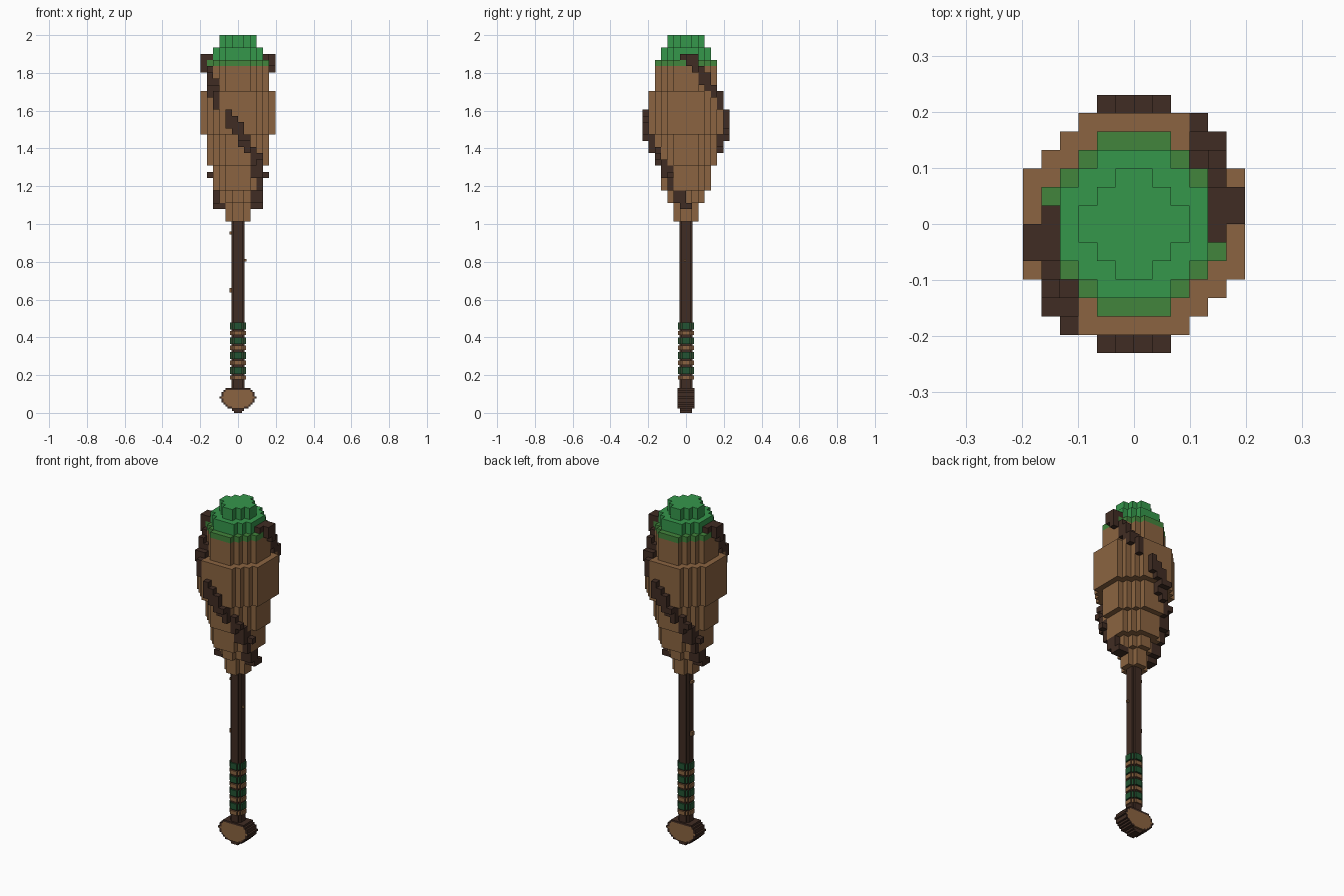
import bpy, bmesh, math
from mathutils import Vector

cube = bpy.data.objects.get("Cube")
if cube:
    bpy.data.objects.remove(cube, do_unlink=True)


def material(name, rgb):
    lin = [((c / 255 + 0.055) / 1.055) ** 2.4 for c in rgb] + [1.0]
    m = bpy.data.materials.new(name)
    m.use_nodes = True
    m.diffuse_color = lin
    bsdf = m.node_tree.nodes["Principled BSDF"]
    bsdf.inputs["Base Color"].default_value = lin
    bsdf.inputs["Roughness"].default_value = 0.9
    return m


TAN = material("tan wood", (139, 100, 65))
DARK = material("dark wood", (64, 44, 35))
GREEN = material("bright green", (53, 151, 75))
OLIVE = material("olive green", (66, 133, 60))
WRAP_GREEN = material("dark green wrap", (34, 84, 50))

DIRS = [Vector(d) for d in ((1, 0, 0), (-1, 0, 0), (0, 1, 0), (0, -1, 0), (0, 0, 1), (0, 0, -1))]


def blocks(name, cells, size, base_z=0.0, solid=None):
    """Build outer faces of block cells {(i, j, k): material}."""
    solid = cells if solid is None else solid
    mats = list(dict.fromkeys(cells.values()))
    bm = bmesh.new()
    for (i, j, k), mat in cells.items():
        centre = Vector((i + 0.5, j + 0.5, k + 0.5))
        for d in DIRS:
            if (i + int(d.x), j + int(d.y), k + int(d.z)) in solid:
                continue
            u = Vector((d.y, d.z, d.x))
            w = d.cross(u)
            corners = [centre + (d + a * u + b * w) / 2
                       for a, b in ((-1, -1), (1, -1), (1, 1), (-1, 1))]
            face = bm.faces.new([bm.verts.new((p.x * size[0], p.y * size[1], p.z * size[2] + base_z))
                                 for p in corners])
            face.material_index = mats.index(mat)
    bmesh.ops.remove_doubles(bm, verts=bm.verts, dist=1e-5)
    mesh = bpy.data.meshes.new(name)
    bm.to_mesh(mesh)
    bm.free()
    for m in mats:
        mesh.materials.append(m)
    obj = bpy.data.objects.new(name, mesh)
    bpy.context.collection.objects.link(obj)
    return obj


def disk(limit):
    n = math.ceil(limit) + 1
    return [(i, j) for i in range(-n, n) for j in range(-n, n)
            if math.hypot(i + 0.5, j + 0.5) < limit]


# Club head: stacked block disks, listed from the top as (layers, radius)
V = 0.0329
LAYERS = 30
head_z = 2 - LAYERS * V
radii = [r for n, r in ((2, 2.7), (2, 3.9), (5, 4.8), (7, 6.1), (5, 4.8), (4, 3.9), (2, 2.7), (3, 1.7))
         for _ in range(n)]
head = {}
for row, r in enumerate(radii):
    mat = GREEN if row < 4 else OLIVE if row < 5 else TAN
    for i, j in disk(r):
        head[(i, j, LAYERS - 1 - row)] = mat

# Two vines spiralling half a turn down the head
vine_radii = [r for n, r in ((5, 6.0), (2, 6.55), (7, 6.7), (3, 6.0), (3, 5.2), (2, 4.6), (3, 3.9))
              for _ in range(n)]
vines = [{}, {}]
for step, r in enumerate(vine_radii):
    k = LAYERS - 1 - (step + 3)
    for side in range(2):
        a = math.radians(188 + 168 * step / 24 + 180 * side)
        c, s = math.cos(a), math.sin(a)
        for i, j in disk(r):
            x, y = i + 0.5, j + 0.5
            if x * c + y * s > 0 and abs(y * c - x * s) < 1.15 and (i, j, k) not in head:
                vines[side][(i, j, k)] = DARK

solid = set(head) | set(vines[0]) | set(vines[1])
blocks("club_head", head, (V, V, V), head_z, solid)
blocks("vine_front", vines[0], (V, V, V), head_z, solid)
blocks("vine_back", vines[1], (V, V, V), head_z, solid)

# Shaft with notched corners
S = 0.0113
blocks("shaft", {(i, j, 0): DARK for i, j in disk(3.1)}, (S, S, 0.93), 0.1)

# Grip bands, alternating green and tan
G = 0.0105
for n in range(4):
    z = 0.207 + 0.0785 * n
    for name, mat, low, height in (("green", WRAP_GREEN, z, 0.036), ("tan", TAN, z - 0.031, 0.023)):
        blocks(f"grip_band_{name}_{n + 1}", {(i, j, 0): mat for i, j in disk(3.9)}, (G, G, height), low)

# Pommel: stepped shield with a dark rim and tan front and back
P = 0.011
widths = [2, 3, 5, 6, 7, 8, 8, 9, 8, 8, 7, 6]
rim, panel = {}, {}
for k, w in enumerate(widths):
    above = widths[k + 1] if k + 1 < len(widths) else 0
    below = widths[k - 1] if k else 0
    depth = 3 if k < 2 else 4
    for i in range(-w, w):
        inner = -min(w - 1, above, below) <= i < min(w - 1, above, below)
        for j in range(-depth, depth):
            (panel if inner and k > 1 else rim)[(i, j, k)] = TAN if inner and k > 1 else DARK
pommel_solid = set(rim) | set(panel)
blocks("pommel_rim", rim, (P, P, P), 0, pommel_solid)
blocks("pommel_panel", panel, (P, P, P), 0, pommel_solid)

# Little knots on the shaft
for n, (col, z, h) in enumerate(((-4, 0.945, 0.016), (3, 0.802, 0.012), (-4, 0.638, 0.024))):
    blocks(f"shaft_knot_{n + 1}", {(col, j, 0): TAN for j in ((-1, 0) if n != 1 else (-1,))},
           (0.0115, S, h), z)
